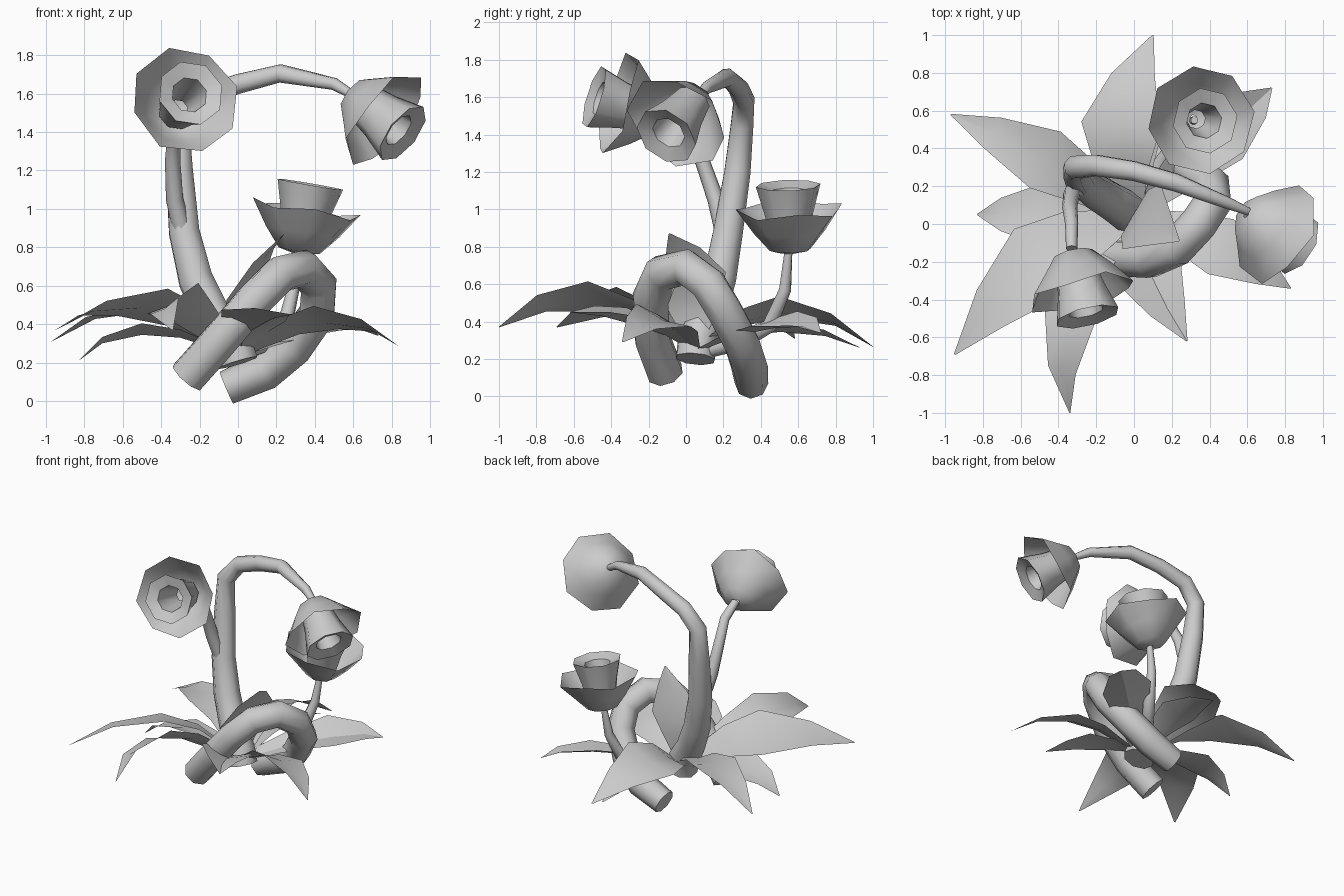
import bpy, bmesh, math
from mathutils import Vector, Quaternion

cube = bpy.data.objects.get("Cube")
if cube:
    bpy.data.objects.remove(cube, do_unlink=True)

grey = bpy.data.materials.new("plain_grey")
grey.use_nodes = True
colour = (0.6, 0.6, 0.6, 1)
grey.diffuse_color = colour
grey.node_tree.nodes["Principled BSDF"].inputs["Base Color"].default_value = colour


def add(name, data):
    obj = bpy.data.objects.new(name, data)
    bpy.context.collection.objects.link(obj)
    data.materials.append(grey)
    bpy.ops.object.select_all(action='DESELECT')
    obj.select_set(True)
    bpy.context.view_layer.objects.active = obj
    return obj


def tube(name, points):
    """Eight-sided tapering tube along x, y, z, radius points."""
    curve = bpy.data.curves.new(name, 'CURVE')
    curve.dimensions = '3D'
    curve.bevel_depth = 1
    curve.bevel_resolution = 2
    curve.use_fill_caps = True
    spline = curve.splines.new('POLY')
    spline.points.add(len(points) - 1)
    for p, (x, y, z, r) in zip(spline.points, points):
        p.co = (x, y, z, 1)
        p.radius = r
    add(name, curve)
    bpy.ops.object.convert(target='MESH')
    bpy.ops.object.shade_smooth_by_angle(angle=math.radians(50))


def flower(name, centre, axis, spin):
    """Wavy bowl of petals with a flared trumpet, opening along axis."""
    bm = bmesh.new()
    sides = 8

    def lathe(profile, wave=0):
        rings = []
        for i, (r, h) in enumerate(profile):
            last = i == len(profile) - 1
            ring = []
            for k in range(sides):
                a = math.tau * k / sides
                dz = wave * (-1) ** k if last else 0
                ring.append(bm.verts.new((r * math.cos(a), r * math.sin(a), h + dz)))
            rings.append(ring)
        for lo, hi in zip(rings, rings[1:]):
            for k in range(sides):
                n = (k + 1) % sides
                bm.faces.new((lo[k], lo[n], hi[n], hi[k]))

    lathe([(0.02, -0.24), (0.11, -0.22), (0.195, -0.12), (0.288, 0)], 0.015)
    lathe([(0.1, -0.2), (0.13, -0.03), (0.175, 0.13), (0.095, 0.1), (0.05, -0.16)])
    mesh = bpy.data.meshes.new(name)
    bm.to_mesh(mesh)
    bm.free()
    obj = add(name, mesh)
    obj.location = centre
    turn = Quaternion((0, 0, 1), math.radians(spin))
    obj.rotation_euler = (Vector(axis).to_track_quat('Z', 'Y') @ turn).to_euler()
    bpy.ops.object.shade_smooth_by_angle(angle=math.radians(50))


def leaf(name, mid, tip, half_width, roll, fold):
    """Pointed blade arching through mid to tip; roll lifts its right edge."""
    base, mid, tip = Vector((0, 0.05, 0.24)), Vector(mid), Vector(tip)
    side = (tip - base).cross(Vector((0, 0, 1))).normalized() * half_width
    side.z = roll
    bm = bmesh.new()
    rows = []
    for t, w in ((0, 0.2), (0.28, 0.7), (0.5, 1), (0.78, 0.55), (1, 0.02)):
        p = (base * (1 - t) * (1 - 2 * t) + mid * 4 * t * (1 - t)
             + tip * t * (2 * t - 1))
        s = side * w
        crease = Vector((0, 0, fold * w))
        rows.append([bm.verts.new(q) for q in (p - s + crease, p - crease, p + s + crease)])
    for a, b in zip(rows, rows[1:]):
        for k in range(2):
            bm.faces.new((a[k], a[k + 1], b[k + 1], b[k]))
    bmesh.ops.recalc_face_normals(bm, faces=bm.faces)
    mesh = bpy.data.meshes.new(name)
    bm.to_mesh(mesh)
    bm.free()
    add(name, mesh)
    bpy.ops.object.shade_smooth_by_angle(angle=math.radians(30))


# Thick looping root
tube("looping_root", [
    (-0.265, -0.11, 0.125, 0.1), (-0.1, -0.18, 0.31, 0.1), (0.08, -0.19, 0.52, 0.1),
    (0.22, -0.13, 0.66, 0.1), (0.34, 0, 0.69, 0.1), (0.42, 0.12, 0.6, 0.1),
    (0.41, 0.21, 0.45, 0.1), (0.29, 0.3, 0.28, 0.1), (0.14, 0.34, 0.155, 0.1),
    (-0.06, 0.35, 0.07, 0.09)])

# Flower stems
tube("main_stem", [
    (0, 0.05, 0.2, 0.11), (-0.03, 0.06, 0.3, 0.11), (-0.13, 0.125, 0.44, 0.1),
    (-0.22, 0.18, 0.63, 0.095), (-0.28, 0.225, 0.88, 0.085),
    (-0.305, 0.275, 1.2, 0.075), (-0.31, 0.3, 1.45, 0.065),
    (-0.2, 0.31, 1.58, 0.06), (0, 0.28, 1.65, 0.055), (0.22, 0.22, 1.705, 0.05),
    (0.5, 0.11, 1.65, 0.033), (0.62, 0.06, 1.58, 0.02)])
tube("side_stem", [
    (-0.28, 0.21, 0.85, 0.05), (-0.33, 0.16, 1.05, 0.045), (-0.34, 0.09, 1.25, 0.04),
    (-0.33, 0, 1.42, 0.035), (-0.33, -0.13, 1.5, 0.03)])
tube("low_stem", [
    (0, 0.1, 0.24, 0.04), (0.13, 0.3, 0.29, 0.042), (0.24, 0.45, 0.38, 0.042),
    (0.285, 0.53, 0.57, 0.033), (0.32, 0.55, 0.8, 0.02)])

# Flower heads
flower("front_flower", (-0.275, -0.37, 1.565), (0.22, -0.92, 0.28), 14)
flower("low_flower", (0.355, 0.55, 1.0), (0.17, -0.03, 1), 19)
flower("drooping_flower", (0.765, -0.05, 1.465), (0.7, -0.42, -0.55), -18)

# Leaves around the crown
leaves = [
    ((-0.47, 0.34, 0.48), (-0.97, 0.58, 0.31), 0.17, 0.01, 0.015),
    ((-0.5, 0.05, 0.36), (-0.83, 0.05, 0.21), 0.16, -0.03, 0.015),
    ((-0.5, -0.2, 0.5), (-0.95, -0.69, 0.37), 0.22, -0.07, 0.015),
    ((-0.34, -0.48, 0.52), (-0.34, -1, 0.37), 0.14, -0.08, 0.015),
    ((0.08, -0.25, 0.41), (0.28, -0.62, 0.45), 0.18, 0.03, 0.035),
    ((0.46, -0.12, 0.42), (0.83, -0.34, 0.29), 0.16, 0.06, 0.015),
    ((0.46, 0.47, 0.39), (0.73, 0.72, 0.34), 0.17, -0.04, 0.025),
    ((-0.07, 0.52, 0.46), (0.1, 1, 0.265), 0.21, 0.06, 0.015),
    ((0.02, 0.5, 0.36), (0.06, 0.93, 0.26), 0.13, 0.03, 0.015),
    ((0.04, 0.04, 0.58), (0.24, -0.09, 0.87), 0.2, -0.07, 0.015),
]
for number, (mid, tip, half_width, roll, fold) in enumerate(leaves, 1):
    leaf(f"leaf_{number}", mid, tip, half_width, roll, fold)
